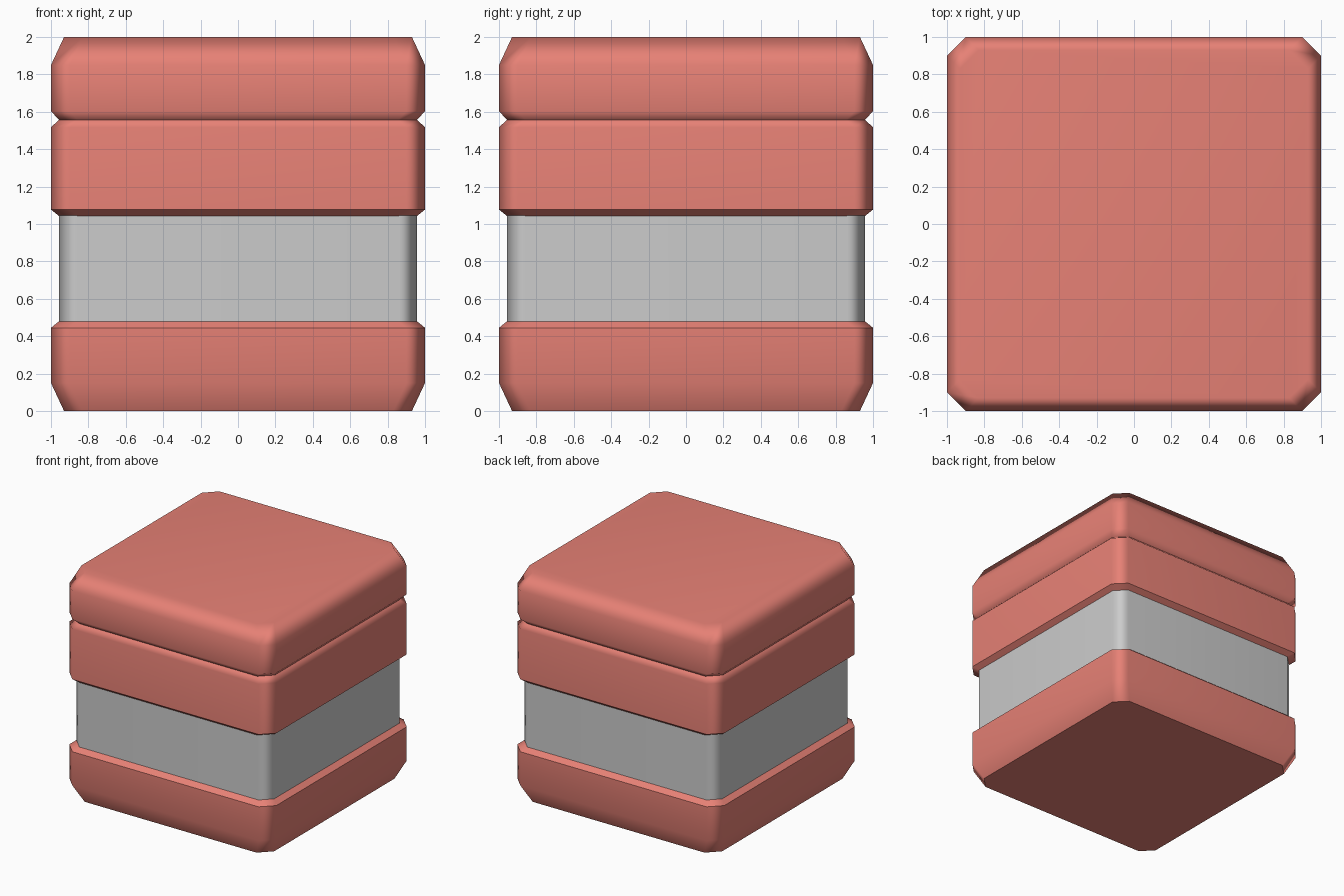
import bpy
import bmesh

if "Cube" in bpy.data.objects:
    bpy.data.objects.remove(bpy.data.objects["Cube"])

red = bpy.data.materials.new("red")
red.diffuse_color = (0.80, 0.22, 0.18, 1.0)
red.use_nodes = True
red.node_tree.nodes["Principled BSDF"].inputs["Base Color"].default_value = red.diffuse_color


def ring_points(half, cut):
    """Square outline with its four corners cut off, counter-clockwise."""
    a, b = half, half - cut
    return [(a, -b), (a, b), (b, a), (-b, a), (-a, b), (-a, -b), (-b, -a), (b, -a)]


def stacked_block(name, profile, cut, sharp_rings, material=None):
    """Skin (half width, height) rings into a closed block; the listed rings stay crisp."""
    bm = bmesh.new()
    rings = [[bm.verts.new((x, y, z)) for x, y in ring_points(half, cut)]
             for half, z in profile]
    for low, high in zip(rings, rings[1:]):
        for i in range(8):
            j = (i + 1) % 8
            bm.faces.new((low[i], low[j], high[j], high[i]))
    bm.faces.new(rings[0][::-1])
    bm.faces.new(rings[-1])
    for face in bm.faces:
        face.smooth = True
    for index in sharp_rings:
        ring = rings[index]
        for i in range(8):
            bm.edges.get((ring[i], ring[(i + 1) % 8])).smooth = False

    mesh = bpy.data.meshes.new(name)
    bm.to_mesh(mesh)
    bm.free()
    if material:
        mesh.materials.append(material)
    obj = bpy.data.objects.new(name, mesh)
    bpy.context.collection.objects.link(obj)
    # Keep the broad faces flat and the shading gradient on the chamfers
    weighted = obj.modifiers.new("weighted_normals", 'WEIGHTED_NORMAL')
    weighted.keep_sharp = True
    return obj


# Red base, tapered at the foot
stacked_block("base", [(0.93, 0), (1, 0.15), (1, 0.445), (0.957, 0.48)],
              0.1, (0, 2, 3), red)

# Recessed grey band, ends tucked just inside the red blocks
stacked_block("middle_band", [(0.957, 0.47), (0.957, 1.055)], 0.095, (0, 1))

# Red collar above the band
stacked_block("collar", [(0.957, 1.043), (1, 1.077), (1, 1.517), (0.957, 1.557)],
              0.1, (0, 1, 3), red)

# Red lid, softly tapered at the top
stacked_block("lid", [(0.957, 1.557), (1, 1.603), (1, 1.85), (0.93, 2)],
              0.1, (0,), red)
